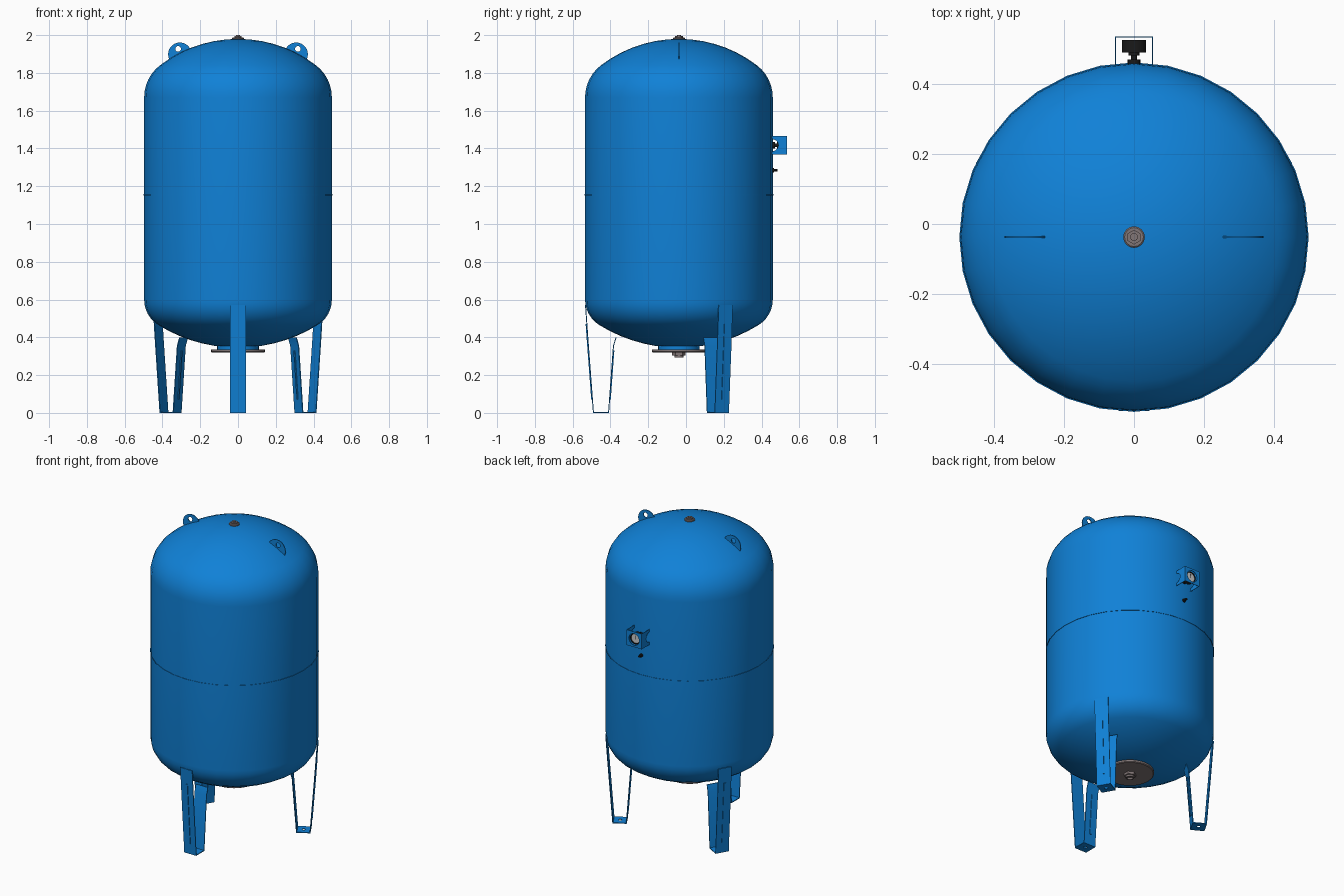
import bpy, bmesh
from math import sin, cos, pi, radians, sqrt, atan2
from mathutils import Matrix

if "Cube" in bpy.data.objects:
    bpy.data.objects.remove(bpy.data.objects["Cube"])

CY = -0.0375          # tank axis in y
T = Matrix.Translation


def material(name, rgb):
    m = bpy.data.materials.new(name)
    m.diffuse_color = (*rgb, 1)
    m.use_nodes = True
    m.node_tree.nodes["Principled BSDF"].inputs["Base Color"].default_value = m.diffuse_color
    return m


BLUE = material("blue_paint", (0.005, 0.22, 0.68))
STEEL = material("steel", (0.22, 0.18, 0.18))
BLACK = material("black_plastic", (0.01, 0.01, 0.01))
WHITE = material("dial_white", (0.8, 0.8, 0.8))


def finish(name, bm, mat, matrix):
    bmesh.ops.remove_doubles(bm, verts=bm.verts, dist=1e-5)
    bmesh.ops.recalc_face_normals(bm, faces=bm.faces)
    bm.transform(matrix)
    me = bpy.data.meshes.new(name)
    bm.to_mesh(me)
    bm.free()
    me.materials.append(mat)
    for p in me.polygons:
        p.use_smooth = True
    me.set_sharp_from_angle(angle=radians(30))
    ob = bpy.data.objects.new(name, me)
    bpy.context.collection.objects.link(ob)
    return ob


def lathe(name, profile, n, mat, matrix):
    """Revolve (radius, height) points round local z; profile starts and ends at radius 0."""
    bm = bmesh.new()
    rings = [[bm.verts.new((r * sin(2 * pi * i / n), r * cos(2 * pi * i / n), z)) for i in range(n)]
             if r > 0 else [bm.verts.new((0, 0, z))] * n for r, z in profile]
    for a, b in zip(rings, rings[1:]):
        for i in range(n):
            j = (i + 1) % n
            quad = list(dict.fromkeys((a[i], a[j], b[j], b[i])))
            if len(quad) > 2:
                bm.faces.new(quad)
    return finish(name, bm, mat, matrix)


def circle(cx, cy, r, n=20):
    return [(cx + r * cos(2 * pi * i / n), cy + r * sin(2 * pi * i / n)) for i in range(n)]


def plate(name, loops, thick, mat, matrix):
    """Flat plate from an outline plus optional hole loops, thickened along local z."""
    bm = bmesh.new()
    for pts in loops:
        vs = [bm.verts.new((x, y, 0)) for x, y in pts]
        for a, b in zip(vs, vs[1:] + vs[:1]):
            bm.edges.new((a, b))
    bmesh.ops.triangle_fill(bm, edges=bm.edges[:], use_beauty=True)
    ext = bmesh.ops.extrude_face_region(bm, geom=bm.faces[:], use_keep_orig=True)
    bmesh.ops.translate(bm, vec=(0, 0, thick),
                        verts=[v for v in ext["geom"] if isinstance(v, bmesh.types.BMVert)])
    return finish(name, bm, mat, matrix)


def rect(x0, x1, y0, y1):
    return [(x0, y0), (x1, y0), (x1, y1), (x0, y1)]


def dome(R, height, radius):
    """Dished end: (radius, height above spring line), from the spring line to the pole."""
    d = R - height
    k = (R * R - d * d - radius * radius) / (2 * (R - radius))
    cr = radius - k
    a = atan2(d, cr)
    pts = [(cr + k * cos(a * i / 6), k * sin(a * i / 6)) for i in range(7)]
    pts += [(R * cos(a + (pi / 2 - a) * i / 7), R * sin(a + (pi / 2 - a) * i / 7) - d) for i in range(1, 7)]
    return pts + [(0, height)]


# Tank shell with dished ends, and the seam ring round its middle
axis = T((0, CY, 0))
RAD = 0.497
bottom = [(r, 0.60 - h) for r, h in reversed(dome(0.80, 0.255, RAD))]
top = [(r, 1.67 + h) for r, h in dome(0.68, 0.31, RAD)]
lathe("tank_shell", bottom + top, 32, BLUE, axis)
lathe("seam_ring", [(0, 1.152), (0.4995, 1.152), (0.4995, 1.158), (0, 1.158)], 32, BLUE, axis)

# Top plug
lathe("top_washer", [(0, 1.965), (0.031, 1.965), (0.031, 1.985), (0.027, 1.988), (0, 1.988)], 16, STEEL, axis)
lathe("top_nut", [(0, 1.98), (0.021, 1.98), (0.021, 1.995), (0, 1.995)], 6, STEEL, axis)
lathe("top_stud", [(0, 1.98), (0.011, 1.98), (0.011, 2.0), (0, 2.0)], 16, STEEL, axis)

# Bottom neck, flange and outlet
lathe("bottom_neck", [(0, 0.33), (0.11, 0.33), (0.11, 0.365), (0, 0.365)], 32, BLUE, axis)
lathe("bottom_flange", [(0, 0.32), (0.138, 0.32), (0.143, 0.324), (0.143, 0.336), (0, 0.336)], 32, STEEL, axis)
lathe("outlet_nut", [(0, 0.304), (0.036, 0.304), (0.036, 0.322), (0, 0.322)], 6, STEEL, axis)
lathe("outlet_pipe", [(0, 0.305), (0.017, 0.305), (0.017, 0.292), (0.024, 0.292),
                      (0.024, 0.306), (0, 0.306)], 20, STEEL, axis)

# Lifting lugs
upright = Matrix.Rotation(pi / 2, 4, 'X')
for side, s in (("left", -1), ("right", 1)):
    plate(f"{side}_lifting_lug", [circle(s * 0.308, 1.899, 0.062, 28), circle(s * 0.317, 1.927, 0.015)],
          0.005, BLUE, T((0, CY + 0.0025, 0)) @ upright)

# Three legs, each a bent strap: outer side, foot with bolt hole, inner side, pressed ribs
OUTER = [(0.497, 0.57), (0.482, 0.36), (0.455, 0.0)]
INNER = [(0.330, 0.40), (0.344, 0.355), (0.370, 0.0)]


def strap(path, t):
    return path + [(r - t, z) for r, z in reversed(path)]


def along(path, z):
    for (r0, z0), (r1, z1) in zip(path, path[1:]):
        if z1 <= z <= z0:
            return (r0 + (r1 - r0) * (z - z0) / (z1 - z0), z)


for name, ang in (("front", -90), ("right", 30), ("left", 150)):
    place = axis @ Matrix.Rotation(radians(ang), 4, 'Z')
    W = 0.086
    wide = place @ T((0, W / 2, 0)) @ upright
    plate(f"{name}_leg_outer_side", [strap(OUTER, 0.005)], W, BLUE, wide)
    plate(f"{name}_leg_inner_side", [strap(INNER, -0.005)], W, BLUE, wide)
    plate(f"{name}_leg_foot", [rect(0.372, 0.453, -W / 2, W / 2), circle(0.412, 0, 0.011, 16)],
          0.005, BLUE, place)
    mid = place @ T((0, 0.006, 0)) @ upright
    rib = [along(OUTER, z) for z in (0.47, 0.36, 0.07)]
    plate(f"{name}_leg_outer_rib", [strap([(r + 0.004, z) for r, z in rib], 0.006)], 0.012, BLUE, mid)
    rib = [along(INNER, z) for z in (0.33, 0.07)]
    plate(f"{name}_leg_inner_rib", [strap([(r - 0.004, z) for r, z in rib], -0.006)], 0.012, BLUE, mid)

# Gauge guard on the back: face with round opening, sides notched towards the tank
GZ = 1.417
plate("gauge_guard_face", [rect(-0.055, 0.055, GZ - 0.05, GZ + 0.05), circle(0, GZ, 0.037, 24)],
      0.003, BLUE, T((0, 0.536, 0)) @ upright)
notch = [(0.457 + 0.032 * cos(a * pi / 10), GZ + 0.032 * sin(a * pi / 10)) for a in range(5, -6, -1)]
side = [(0.455, GZ - 0.05), (0.535, GZ - 0.05), (0.535, GZ + 0.05), (0.455, GZ + 0.05)] + notch
sideways = Matrix(((0, 0, 1, 0), (1, 0, 0, 0), (0, 1, 0, 0), (0, 0, 0, 1)))
for s, x in (("left", -0.055), ("right", 0.052)):
    plate(f"gauge_guard_{s}_side", [side], 0.003, BLUE, T((x, 0, 0)) @ sideways)

# Pressure gauge and air valve, pointing out of the back
back = Matrix.Rotation(-pi / 2, 4, 'X')
gauge = T((0, 0, GZ)) @ back
lathe("gauge_stem", [(0, 0.44), (0.018, 0.44), (0.018, 0.47), (0.009, 0.47), (0.009, 0.481),
                     (0.016, 0.481), (0.016, 0.495), (0, 0.495)], 16, BLACK, gauge)
lathe("gauge_body", [(0, 0.49), (0.035, 0.49), (0.035, 0.526), (0.030, 0.526), (0.030, 0.52), (0, 0.52)],
      24, BLACK, gauge)
lathe("gauge_dial", [(0, 0.518), (0.029, 0.518), (0.029, 0.5215), (0, 0.5215)], 24, WHITE, gauge)
plate("gauge_needle", [[(-0.002, -0.006), (0.002, -0.006), (0, 0.022)]], 0.001, BLACK,
      T((0, 0.523, GZ)) @ upright)
lathe("air_valve", [(0, 0.44), (0.012, 0.44), (0.012, 0.465), (0.007, 0.467), (0.007, 0.484), (0, 0.484)],
      12, BLACK, T((0, 0, 1.285)) @ back)
